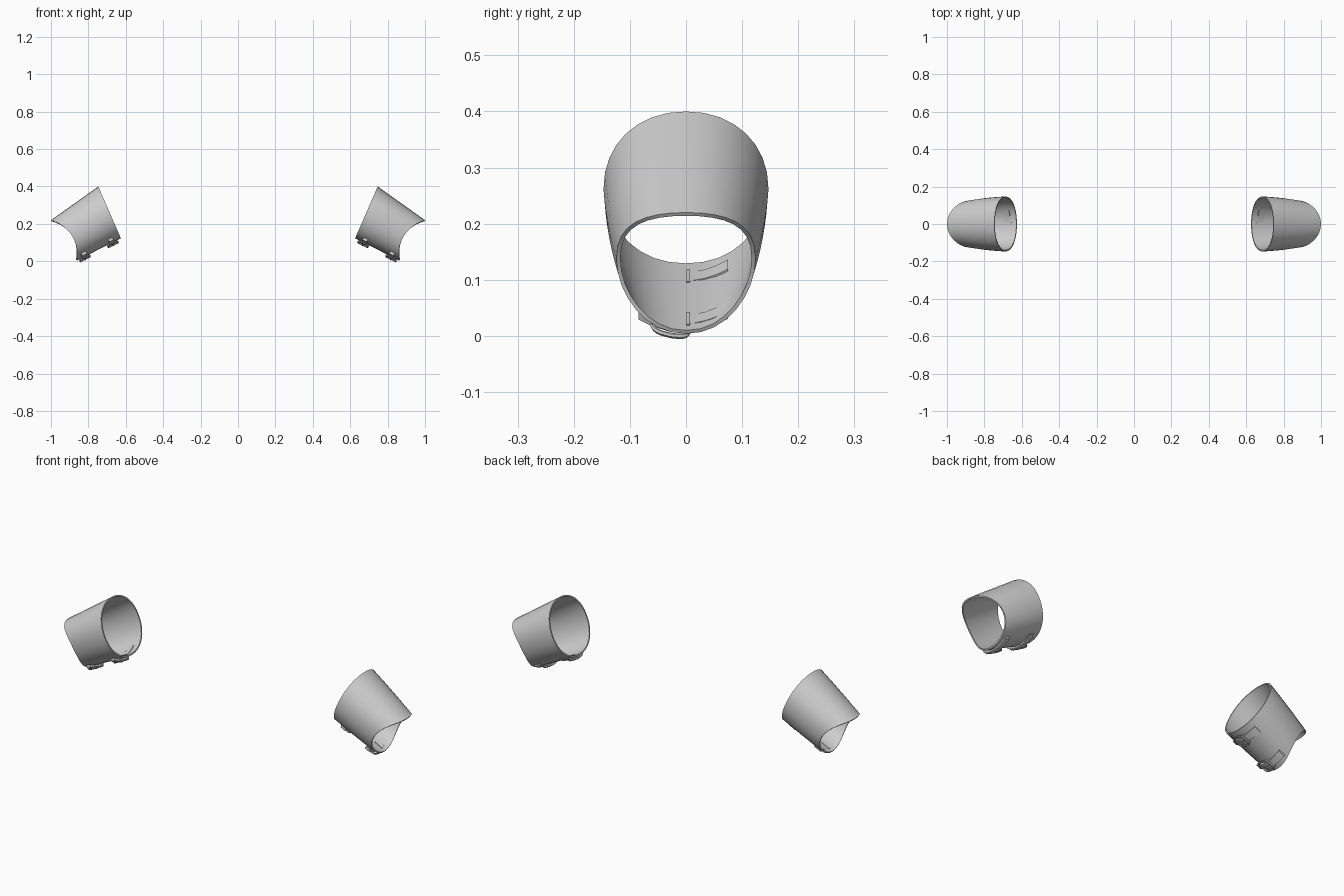
import bpy, bmesh, math
from math import sin, cos, pi
from mathutils import Vector

if "Cube" in bpy.data.objects:
    bpy.data.objects.remove(bpy.data.objects["Cube"])

grey = bpy.data.materials.new("light grey")
grey.diffuse_color = (0.62, 0.62, 0.62, 1)
grey.use_nodes = True
grey.node_tree.nodes["Principled BSDF"].inputs["Base Color"].default_value = grey.diffuse_color

# End points of the cuff's upper and lower edges (right arm)
TOP_IN, TOP_OUT = Vector((0.747, 0, 0.40)), Vector((1.0, 0, 0.22))
BOT_IN, BOT_OUT = Vector((0.626, 0, 0.123)), Vector((0.862, 0, 0.004))
AXIS = Vector((0.848, 0, -0.53))
ALONG = (BOT_OUT - BOT_IN).normalized()
OUTWARD = Vector((ALONG.z, 0, -ALONG.x))
WALL = 0.007


def power(v, e):
    return math.copysign(abs(v) ** e, v)


def cuff_point(u, t, inset=0.0):
    """Point on the sleeve: u from inner to outer end, t around it from the top."""
    top, bot = TOP_IN.lerp(TOP_OUT, u), BOT_IN.lerp(BOT_OUT, u)
    mid, half = (top + bot) / 2, (top - bot) / 2
    half = half * (1 - inset / half.length)
    width = 0.147 - 0.023 * u ** 1.3 - inset
    p = mid + half * power(cos(t), 0.94)
    p.y = width * power(sin(t), 0.94)
    return p - AXIS * 0.05 * u ** 2 * sin(t) ** 2   # sides of the outer end are cut back


def bottom_point(u, y, a=0.0, o=0.0):
    """Point near the underside: a along the sleeve, o outward from the surface."""
    p = cuff_point(u, pi - math.asin(y / 0.147))
    p.y = y
    return p + ALONG * a + OUTWARD * o


def grid_object(name, rows, side, close_rows, cap=False):
    """Skin rows of points; each row is a closed loop."""
    bm = bmesh.new()
    vs = [[bm.verts.new((side * p.x, p.y, p.z)) for p in r] for r in rows]
    n, m = len(vs), len(vs[0])
    for i in range(n if close_rows else n - 1):
        for j in range(m):
            k, l = (i + 1) % n, (j + 1) % m
            bm.faces.new((vs[i][j], vs[k][j], vs[k][l], vs[i][l]))
    if cap:
        bm.faces.new(vs[0])
        bm.faces.new(vs[-1])
    bmesh.ops.recalc_face_normals(bm, faces=bm.faces)
    me = bpy.data.meshes.new(name)
    bm.to_mesh(me)
    bm.free()
    me.materials.append(grey)
    ob = bpy.data.objects.new(name, me)
    bpy.context.collection.objects.link(ob)
    bpy.ops.object.select_all(action='DESELECT')
    ob.select_set(True)
    bpy.context.view_layer.objects.active = ob
    bpy.ops.object.shade_smooth_by_angle(angle=math.radians(40))


def buckle(u, side, tag):
    # Strap following the underside, sinking through the wall at its back end
    rows = []
    for i in range(9):
        f = i / 8
        y = -0.085 + 0.16 * f
        o = 0.007 - 0.011 * f
        hw = 0.013 + 0.006 * f
        rows.append([bottom_point(u, y, a, o + b) for a, b in
                     ((-hw, -0.008), (hw, -0.008), (hw, 0.008), (-hw, 0.008))])
    grid_object("strap_" + tag, rows, side, False, cap=True)
    # Rounded rectangular frame
    rows = []
    for i in range(20):
        t = 2 * pi * i / 20
        ring = []
        for j in range(6):
            s = 2 * pi * j / 6
            k = 1 + 0.16 * cos(s)
            ring.append(bottom_point(u, -0.028 + 0.032 * k * power(sin(t), 0.6),
                                     0.029 * k * power(cos(t), 0.6), 0.013 + 0.005 * sin(s)))
        rows.append(ring)
    grid_object("buckle_frame_" + tag, rows, side, True)
    # Prong across the frame
    rows = [[bottom_point(u, y, 0.004 * cos(s), 0.016 + 0.004 * sin(s))
             for s in (0, pi / 3, 2 * pi / 3, pi, 4 * pi / 3, 5 * pi / 3)]
            for y in (-0.064, -0.03, 0.004)]
    grid_object("buckle_prong_" + tag, rows, side, False, cap=True)
    # Cross bar that holds the strap, showing through the inside of the wall
    rows = [[bottom_point(u, 0.004 + 0.005 * cos(s), a, 0.014 * sin(s))
             for s in (pi / 4, 3 * pi / 4, 5 * pi / 4, 7 * pi / 4)]
            for a in (-0.024, 0.024)]
    grid_object("buckle_bar_" + tag, rows, side, False, cap=True)


STEPS = [i / 8 for i in range(9)]
for side, label in ((1, "right"), (-1, "left")):
    # Sleeve: outer wall out, inner wall back
    rows = []
    for k in range(32):
        t = 2 * pi * k / 32
        rows.append([cuff_point(u, t) for u in STEPS]
                    + [cuff_point(u, t, WALL) for u in reversed(STEPS)])
    grid_object("cuff_" + label, rows, side, True)
    buckle(0.2, side, "inner_" + label)
    buckle(0.84, side, "outer_" + label)
